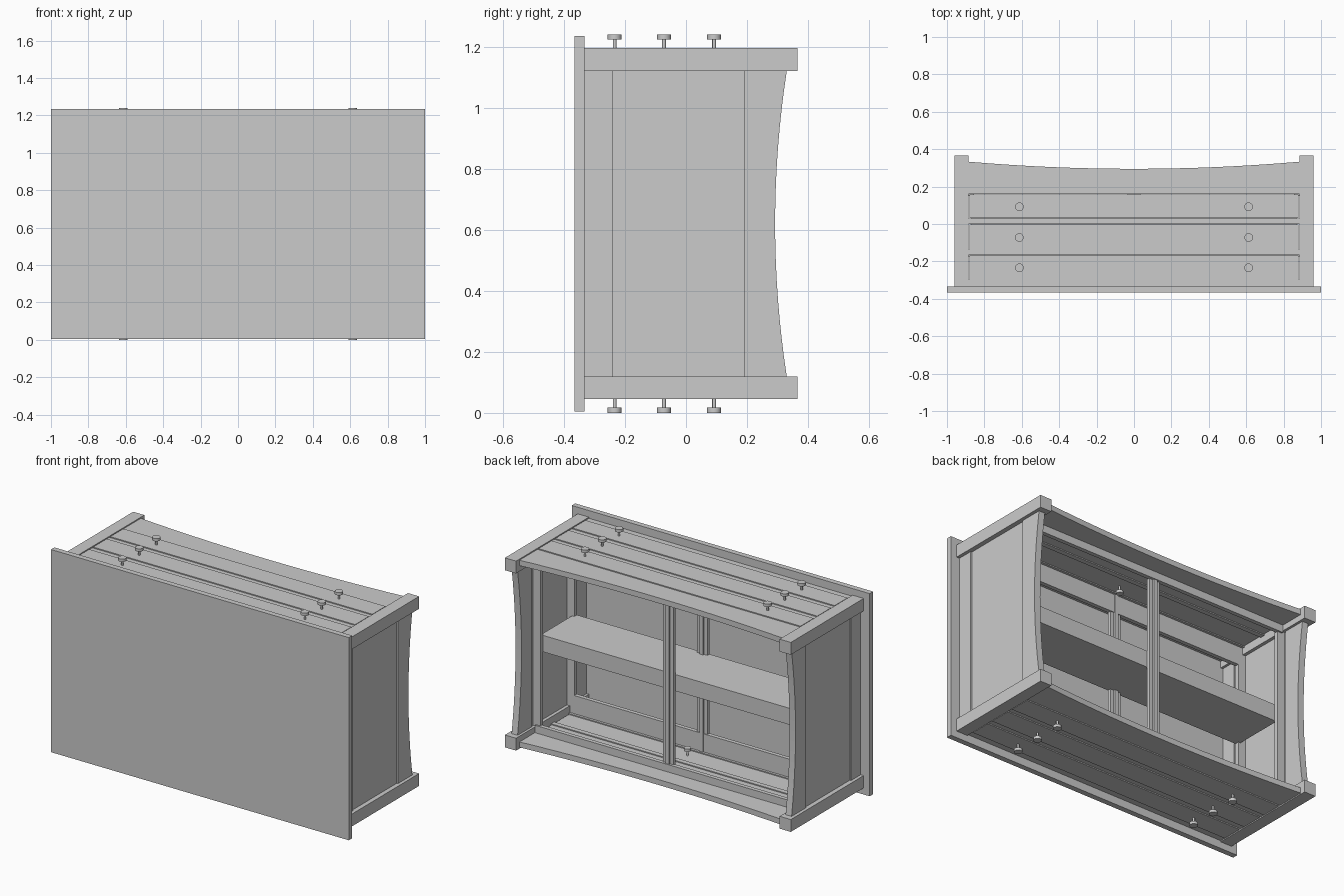
import bpy, bmesh
from mathutils import Vector

if "Cube" in bpy.data.objects:
    bpy.data.objects.remove(bpy.data.objects["Cube"])

ZC = 0.62  # mid plane between the two drawer faces


def finish(name, bm):
    bmesh.ops.recalc_face_normals(bm, faces=bm.faces)
    me = bpy.data.meshes.new(name)
    bm.to_mesh(me)
    bm.free()
    ob = bpy.data.objects.new(name, me)
    bpy.context.collection.objects.link(ob)
    return ob


def box(name, x, y, z):
    """Box from (min, max) pairs; z is measured from the mid plane."""
    bm = bmesh.new()
    bmesh.ops.create_cube(bm, size=1)
    for v in bm.verts:
        v.co = Vector([(a + b) / 2 + c * (b - a)
                       for (a, b), c in zip((x, y, (z[0] + ZC, z[1] + ZC)), v.co)])
    return finish(name, bm)


def span(s, a, b):
    return tuple(sorted((s * a, s * b)))


def arched_rail(name, half, y0, ymid, yend, depth, place, n=16):
    """Rail with a curved free edge, extruded through its thickness."""
    pts = [(-half, y0), (half, y0)]
    for i in range(n + 1):
        t = 1 - 2 * i / n
        pts.append((half * t, ymid + (yend - ymid) * t * t))
    bm = bmesh.new()
    rings = [[bm.verts.new(place(a, y, d)) for a, y in pts] for d in depth]
    bm.faces.new(rings[0])
    bm.faces.new(rings[1])
    for i in range(len(pts)):
        j = (i + 1) % len(pts)
        bm.faces.new((rings[0][i], rings[0][j], rings[1][j], rings[1][i]))
    return finish(name, bm)


def knob(name, x, y, s, base, stem, head, r=0.023):
    """Round knob on a thin stem, axis along z."""
    bm = bmesh.new()
    z = base
    for rad, h in ((0.006, stem), (r, head)):
        res = bmesh.ops.create_cone(bm, cap_ends=True, segments=20,
                                    radius1=rad, radius2=rad, depth=h)
        bmesh.ops.translate(bm, verts=res["verts"], vec=(x, y, ZC + s * (z + h / 2)))
        z += h
    ob = finish(name, bm)
    for p in ob.data.polygons:
        p.use_smooth = abs(p.normal.z) < 0.5


# Table top slab
box("top_slab", (-1, 1), (-0.366, -0.333), (-0.615, 0.615))

# Corner legs
for sx in (-1, 1):
    for sz in (-1, 1):
        box("leg", span(sx, 0.885, 0.96), (-0.333, 0.366), span(sz, 0.5, 0.575))

# End walls: upper rail, recessed panel, arched lower rail
for s in (-1, 1):
    box("end_upper_rail", span(s, 0.90, 0.94), (-0.333, -0.24), (-0.5, 0.5))
    box("end_panel", span(s, 0.905, 0.932), (-0.24, 0.19), (-0.5, 0.5))
    arched_rail("end_lower_rail", 0.5, 0.19, 0.292, 0.33, (s * 0.90, s * 0.94),
                lambda a, y, d: (d, y, ZC + a))

ROWS = [(-0.295, -0.167), (-0.135, 0.0), (0.03, 0.16)]
KNOB_Y = [-0.234, -0.072, 0.092]
for s in (-1, 1):
    # Drawer fronts with pairs of knobs
    for (y0, y1), ky in zip(ROWS, KNOB_Y):
        box("drawer_front", (-0.88, 0.88), (y0 + 0.002, y1 - 0.002), span(s, 0.545, 0.573))
        for kx in (-0.613, 0.613):
            knob("knob", kx, ky, s, 0.573, 0.030, 0.017)
    # Rails between the drawers
    for y0, y1 in ((-0.333, -0.295), (-0.167, -0.135), (0.0, 0.03)):
        box("face_rail", (-0.89, 0.89), (y0, y1), span(s, 0.54, 0.568))
    # Arched apron below the drawers
    arched_rail("apron", 0.885, 0.16, 0.295, 0.333, (s * 0.535, s * 0.568),
                lambda a, y, d: (a, y, ZC + d))
    # Inner frame rails
    box("upper_frame_rail", (-0.885, 0.885), (-0.175, -0.15), span(s, 0.43, 0.54))
    box("lower_frame_rail", (-0.885, 0.885), (0.16, 0.185), span(s, 0.49, 0.535))
    # Small knobs inside, at the middle of the upper drawers
    for kx, ky in ((-0.06, -0.235), (0.04, -0.072)):
        knob("inner_knob", kx, ky, -s, -0.545, 0.03, 0.017, 0.02)

# Drawer runners across the depth, at the sides and the middle
for y in (-0.175, 0.15):
    box("centre_runner", (-0.035, 0.035), (y, y + 0.02), (-0.54, 0.54))
    box("centre_runner_guide", (-0.012, 0.012), (y + 0.02, y + 0.03), (-0.54, 0.54))
    for s in (-1, 1):
        box("side_runner", span(s, 0.855, 0.905), (y, y + 0.025), (-0.54, 0.54))

# Middle divider: two back boards joined by a rail
for s in (-1, 1):
    box("divider_board", (-0.87, 0.87), (-0.175, 0.15), span(s, 0.03, 0.05))
for y in (-0.175, 0.13):
    box("divider_rail", (-0.87, 0.87), (y, y + 0.02), (-0.03, 0.03))
